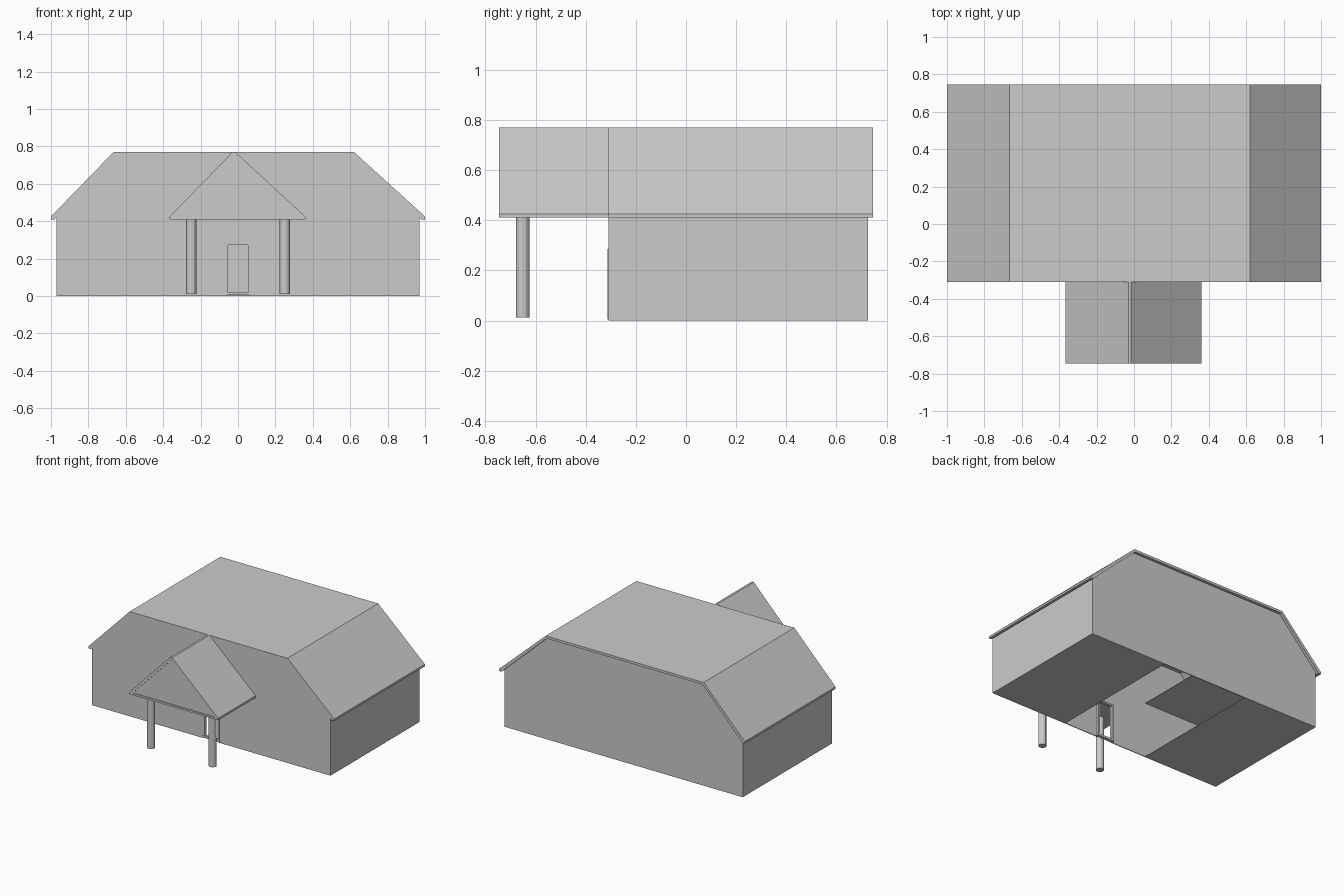
import bpy, bmesh

if "Cube" in bpy.data.objects:
    bpy.data.objects.remove(bpy.data.objects["Cube"])


def prism(name, profile, y0, y1):
    """Extrude an (x, z) outline from y0 to y1."""
    bm = bmesh.new()
    face = bm.faces.new([bm.verts.new((x, y0, z)) for x, z in profile])
    ext = bmesh.ops.extrude_face_region(bm, geom=[face])
    verts = [g for g in ext["geom"] if isinstance(g, bmesh.types.BMVert)]
    bmesh.ops.translate(bm, verts=verts, vec=(0, y1 - y0, 0))
    bmesh.ops.recalc_face_normals(bm, faces=bm.faces)
    me = bpy.data.meshes.new(name)
    bm.to_mesh(me)
    bm.free()
    ob = bpy.data.objects.new(name, me)
    bpy.context.collection.objects.link(ob)
    return ob


def box(name, x0, x1, y0, y1, z0, z1):
    return prism(name, [(x0, z0), (x1, z0), (x1, z1), (x0, z1)], y0, y1)


FRONT, BACK, SIDE, EAVE = -0.31, 0.725, 0.97, 0.41

# Front wall with doorway notch, and plain back wall
upper = [(SIDE, 0.0), (SIDE, 0.43), (0.615, 0.76), (-0.66, 0.76), (-SIDE, 0.43), (-SIDE, 0.0)]
doorway = [(-0.06, 0.0), (-0.06, 0.28), (0.06, 0.28), (0.06, 0.0)]
prism("front_wall", doorway + upper, FRONT, FRONT + 0.006)
prism("back_wall", upper, BACK - 0.006, BACK)

# Side walls, floors and ceilings of the two wings
for side, x_in, x_out in (("left", -0.355, -SIDE), ("right", 0.34, SIDE)):
    s = 1 if x_out > 0 else -1
    box(side + "_wall", x_out - s * 0.006, x_out, FRONT, BACK, 0.0, 0.43)
    box(side + "_floor", x_in, x_out, FRONT, BACK, 0.0, 0.004)
    box(side + "_ceiling", x_in, x_out, FRONT, BACK, EAVE, EAVE + 0.004)

# Main roof shell
prism("main_roof", [(-1, EAVE), (-1, 0.425), (-0.665, 0.77), (0.62, 0.77), (1, 0.425), (1, EAVE),
                    (0.98, EAVE), (0.612, 0.752), (-0.657, 0.752), (-0.98, EAVE)], FRONT, 0.745)

# Porch roof, gable panel and ceiling
prism("porch_roof", [(-0.365, EAVE), (-0.365, 0.425), (-0.03, 0.77), (-0.015, 0.77), (0.36, 0.425),
                     (0.36, EAVE), (0.335, 0.422), (-0.022, 0.75), (-0.34, 0.422)], -0.745, FRONT)
prism("porch_gable", [(-0.345, 0.42), (-0.022, 0.755), (0.34, 0.42)], -0.738, -0.732)
box("porch_ceiling", -0.36, 0.355, -0.745, FRONT, EAVE, 0.424)

# Porch columns
for side, x in (("left", -0.25), ("right", 0.25)):
    bpy.ops.mesh.primitive_cylinder_add(vertices=12, radius=0.027, depth=0.4, location=(x, -0.652, 0.212))
    bpy.context.object.name = side + "_column"

# Door frame and threshold
for side, x in (("left", -0.065), ("right", 0.053)):
    box(side + "_door_jamb", x, x + 0.012, FRONT - 0.003, FRONT + 0.02, 0.01, 0.285)
box("door_head", -0.065, 0.065, FRONT - 0.003, FRONT + 0.02, 0.273, 0.285)
box("door_threshold", -0.07, 0.07, FRONT - 0.003, FRONT + 0.02, 0.005, 0.02)
